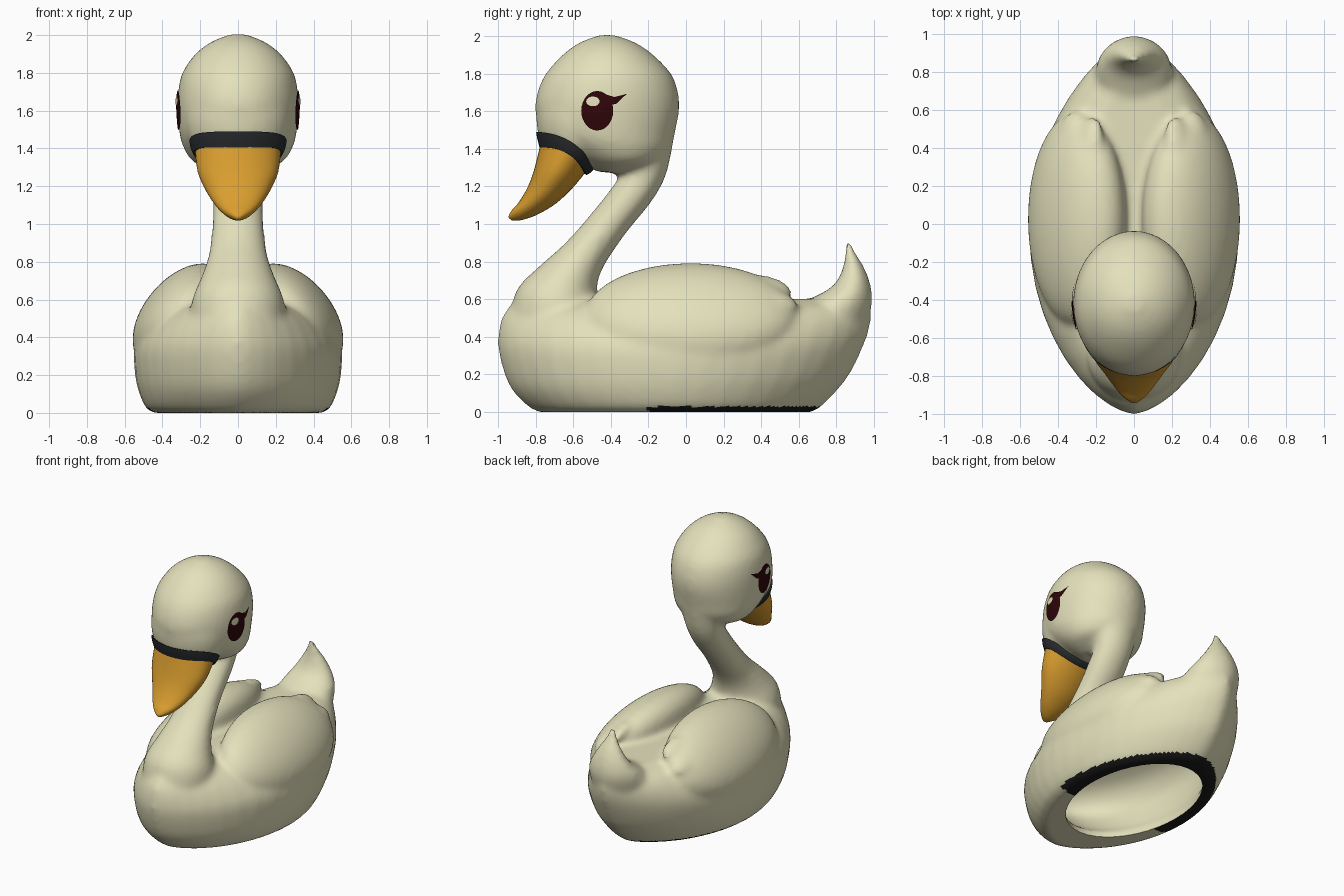
import bpy, bmesh, math
from mathutils import Vector, Matrix
from mathutils.bvhtree import BVHTree

if "Cube" in bpy.data.objects:
    bpy.data.objects.remove(bpy.data.objects["Cube"])


def material(name, rgb):
    m = bpy.data.materials.new(name)
    m.diffuse_color = (*rgb, 1)
    m.use_nodes = True
    m.node_tree.nodes["Principled BSDF"].inputs["Base Color"].default_value = m.diffuse_color
    return m


CREAM = material("cream", (0.78, 0.755, 0.505))
ORANGE = material("orange", (0.70, 0.34, 0.028))
CHARCOAL = material("charcoal", (0.022, 0.024, 0.027))
BLACK = material("black", (0.010, 0.010, 0.011))
MAROON = material("dark_maroon", (0.028, 0.0015, 0.003))


def refine(rows, n):
    """Catmull-Rom interpolation between rows of numbers."""
    out = []
    for i in range(len(rows) - 1):
        p0, p1, p2 = rows[max(i - 1, 0)], rows[i], rows[i + 1]
        p3 = rows[min(i + 2, len(rows) - 1)]
        for k in range(n):
            t = k / n
            out.append([0.5 * (2 * b + (c - a) * t + (2 * a - 5 * b + 4 * c - d) * t * t
                               + (3 * b - a - 3 * c + d) * t ** 3)
                        for a, b, c, d in zip(p0, p1, p2, p3)])
    return out + [list(rows[-1])]


def tube(bm, rows, n=4, sides=40, p_front=1.0, p_back=1.0, bow=(0, 0)):
    """Loft of ovals; each row is front y, z, back y, z and half width.
    bow lifts the sides of the first and last oval off their plane."""
    rings = []
    fine = refine(rows, n)
    for i, (yf, zf, yb, zb, w) in enumerate(fine):
        lift = bow[0] + (bow[1] - bow[0]) * i / (len(fine) - 1)
        dy, dz = (yb - yf) / 2, (zb - zf) / 2
        size = math.hypot(dy, dz)
        ring = []
        for k in range(sides):
            a = 2 * math.pi * k / sides
            c, s = math.cos(a), math.sin(a)
            x = math.copysign(abs(c) ** (p_back if s > 0 else p_front), c) * w
            b = lift * c * c / size
            ring.append(bm.verts.new((x, (yf + yb) / 2 + s * dy - b * dz,
                                      (zf + zb) / 2 + s * dz + b * dy)))
        rings.append(ring)
    for r0, r1 in zip(rings, rings[1:]):
        for k in range(sides):
            j = (k + 1) % sides
            bm.faces.new((r0[k], r0[j], r1[j], r1[k]))
    for end in (rings[0], rings[-1]):
        mid = bm.verts.new(sum((v.co for v in end), Vector()) / sides)
        for k in range(sides):
            bm.faces.new((end[k], end[(k + 1) % sides], mid))


def ellipsoid(bm, centre, radii, rx=0, ry=0):
    m = (Matrix.Translation(centre) @ Matrix.Rotation(ry, 4, 'Y')
         @ Matrix.Rotation(rx, 4, 'X') @ Matrix.Diagonal((*radii, 1)))
    bmesh.ops.create_uvsphere(bm, u_segments=40, v_segments=24, radius=1, matrix=m)


def finish(name, bm, *mats):
    bmesh.ops.recalc_face_normals(bm, faces=bm.faces[:])
    me = bpy.data.meshes.new(name)
    bm.to_mesh(me)
    bm.free()
    for m in mats:
        me.materials.append(m)
    ob = bpy.data.objects.new(name, me)
    bpy.context.collection.objects.link(ob)
    return ob


def smooth(ob):
    bpy.ops.object.select_all(action='DESELECT')
    ob.select_set(True)
    bpy.context.view_layer.objects.active = ob
    bpy.ops.object.shade_smooth_by_angle(angle=math.radians(45))


bm = bmesh.new()
# hull
tube(bm, [(-0.78, 0.0, 0.67, 0.0, 0.45), (-0.84, 0.03, 0.72, 0.03, 0.49),
          (-0.92, 0.11, 0.80, 0.11, 0.525), (-0.965, 0.2, 0.87, 0.2, 0.545),
          (-0.998, 0.33, 0.935, 0.33, 0.55), (-0.998, 0.42, 0.97, 0.42, 0.515),
          (-0.98, 0.5, 0.985, 0.5, 0.45), (-0.94, 0.56, 0.97, 0.56, 0.36),
          (-0.87, 0.61, 0.90, 0.60, 0.21)], p_front=1.22, p_back=1.3)
# neck and breast
tube(bm, [(-0.95, 0.42, -0.42, 0.40, 0.25), (-0.905, 0.64, -0.46, 0.53, 0.245),
          (-0.78, 0.775, -0.475, 0.65, 0.195), (-0.64, 0.90, -0.44, 0.77, 0.155),
          (-0.50, 1.06, -0.32, 0.95, 0.135), (-0.39, 1.20, -0.19, 1.11, 0.135),
          (-0.33, 1.30, -0.11, 1.25, 0.137), (-0.33, 1.45, -0.07, 1.42, 0.17)])
# head, with cheeks leading to the bill
tube(bm, [(-0.46, 1.275, -0.28, 1.275, 0.12), (-0.55, 1.325, -0.14, 1.33, 0.235),
          (-0.67, 1.40, -0.08, 1.40, 0.287), (-0.76, 1.48, -0.06, 1.48, 0.31),
          (-0.80, 1.60, -0.037, 1.60, 0.32), (-0.79, 1.70, -0.042, 1.70, 0.317),
          (-0.745, 1.80, -0.08, 1.80, 0.295), (-0.655, 1.90, -0.175, 1.90, 0.226),
          (-0.565, 1.965, -0.27, 1.965, 0.14), (-0.46, 2.005, -0.38, 2.005, 0.04)])
tube(bm, [(-0.79, 1.64, -0.30, 1.45, 0.29), (-0.797, 1.56, -0.40, 1.36, 0.275),
          (-0.785, 1.46, -0.51, 1.285, 0.24)], bow=(0.05, 0.05))
# upturned tail
tube(bm, [(0.45, 0.48, 0.95, 0.43, 0.22), (0.66, 0.60, 0.99, 0.58, 0.195),
          (0.78, 0.67, 0.978, 0.69, 0.145), (0.83, 0.755, 0.942, 0.78, 0.09),
          (0.845, 0.84, 0.90, 0.85, 0.045), (0.845, 0.915, 0.872, 0.915, 0.016)], p_back=1.15)
# folded wings with feather tips
for s in (-1, 1):
    ellipsoid(bm, (s * 0.30, 0.025, 0.512), (0.20, 0.565, 0.325), ry=-s * math.radians(40))
    for x, y, z in ((0.235, 0.43, 0.665), (0.33, 0.46, 0.595)):
        ellipsoid(bm, (s * x, y, z), (0.08, 0.14, 0.045),
                  rx=math.radians(-16), ry=s * math.radians(35))
body = finish("swan_body", bm, CREAM)

# hollow underside
bm = bmesh.new()
tube(bm, [(-0.57, -0.1, 0.57, -0.1, 0.375), (-0.57, 0.03, 0.57, 0.03, 0.375),
          (-0.68, 0.13, 0.66, 0.13, 0.41), (-0.82, 0.30, 0.76, 0.30, 0.43),
          (-0.74, 0.43, 0.72, 0.43, 0.36), (-0.50, 0.51, 0.48, 0.51, 0.20)])
cutter = finish("hollow_cutter", bm, CREAM)
cutter.hide_render = True

# fuse the parts, soften the joins, then cut the hollow
mod = body.modifiers.new("fuse", 'REMESH')
mod.mode = 'VOXEL'
mod.voxel_size = 0.02
mod = body.modifiers.new("soften", 'SMOOTH')
mod.factor = 0.5
mod.iterations = 9
mod = body.modifiers.new("hollow", 'BOOLEAN')
mod.operation = 'DIFFERENCE'
mod.solver = 'EXACT'
mod.object = cutter
bpy.context.view_layer.update()
me = bpy.data.meshes.new_from_object(
    body.evaluated_get(bpy.context.evaluated_depsgraph_get()))
body.modifiers.clear()
body.data = me
bpy.data.objects.remove(cutter)

# dark rim under the rear of the hull
me.materials.clear()
me.materials.append(CREAM)
me.materials.append(BLACK)
for f in me.polygons:
    rim = f.center.z < 0.03 and f.normal.z < -0.6 and f.center.y > -0.2
    f.material_index = 1 if rim else 0
smooth(body)

# bill
bm = bmesh.new()
tube(bm, [(-0.775, 1.42, -0.53, 1.28, 0.228), (-0.81, 1.28, -0.60, 1.195, 0.213),
          (-0.845, 1.19, -0.69, 1.11, 0.17), (-0.89, 1.115, -0.79, 1.05, 0.12),
          (-0.925, 1.075, -0.87, 1.022, 0.075), (-0.942, 1.045, -0.912, 1.018, 0.035),
          (-0.942, 1.032, -0.928, 1.02, 0.012)], bow=(0.05, 0.0))
smooth(finish("bill", bm, ORANGE))

# band between bill and face
bm = bmesh.new()
tube(bm, [(-0.797, 1.49, -0.485, 1.30, 0.258), (-0.79, 1.45, -0.505, 1.275, 0.25),
          (-0.778, 1.405, -0.53, 1.26, 0.236)], bow=(0.052, 0.05))
smooth(finish("bill_band", bm, CHARCOAL))

# eyes laid onto the head surface
tree = BVHTree.FromPolygons([v.co for v in me.vertices], [tuple(f.vertices) for f in me.polygons])


def decal(name, outline, mat, lift):
    cy = sum(p[0] for p in outline) / len(outline)
    cz = sum(p[1] for p in outline) / len(outline)
    bm = bmesh.new()
    for s in (-1, 1):
        def on_head(y, z):
            hit = tree.ray_cast(Vector((s * 2, y, z)), Vector((-s, 0, 0)))[0]
            return bm.verts.new(((hit.x if hit else s * 0.3) + s * lift, y, z))
        mid = on_head(cy, cz)
        rings = [[on_head(cy + (y - cy) * t, cz + (z - cz) * t) for y, z in outline]
                 for t in (0.33, 0.67, 1)]
        n = len(outline)
        for k in range(n):
            j = (k + 1) % n
            order = (lambda *v: v) if s > 0 else (lambda *v: v[::-1])
            bm.faces.new(order(mid, rings[0][k], rings[0][j]))
            for a, b in zip(rings, rings[1:]):
                bm.faces.new(order(a[k], b[k], b[j], a[j]))
    data = bpy.data.meshes.new(name)
    bm.to_mesh(data)
    bm.free()
    data.materials.append(mat)
    bpy.context.collection.objects.link(bpy.data.objects.new(name, data))


def oval(y, z, ry, rz, n=28):
    return [(y + ry * math.cos(2 * math.pi * k / n), z + rz * math.sin(2 * math.pi * k / n))
            for k in range(n)]


decal("eyes", oval(-0.472, 1.602, 0.085, 0.105), MAROON, 0.008)
decal("eyelashes", [(-0.45, 1.62), (-0.37, 1.64), (-0.315, 1.692), (-0.38, 1.675),
                    (-0.43, 1.69)], MAROON, 0.009)
decal("eye_highlights", oval(-0.495, 1.652, 0.036, 0.026, 16), CREAM, 0.014)
